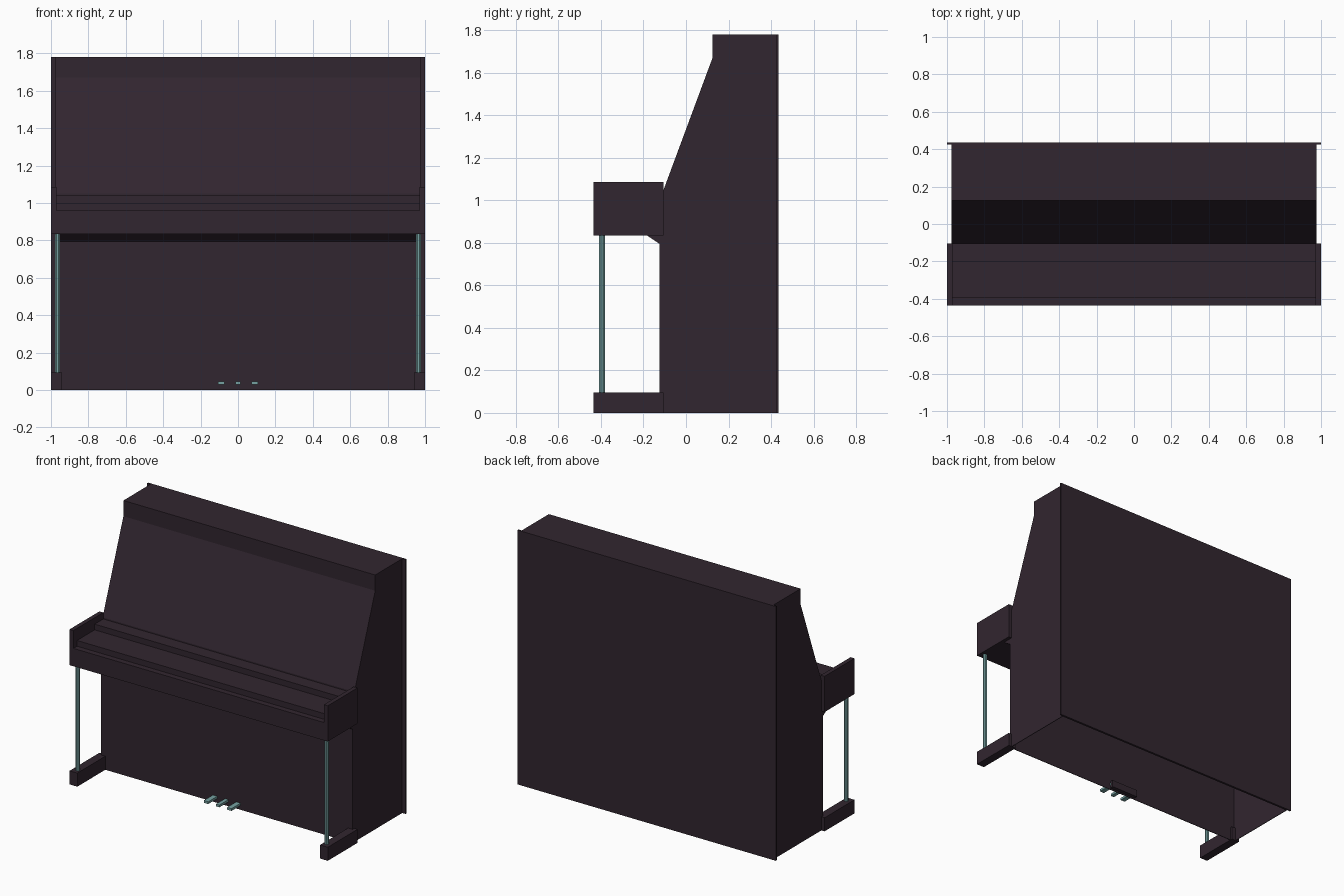
import bpy, bmesh, math

if "Cube" in bpy.data.objects:
    bpy.data.objects.remove(bpy.data.objects["Cube"])


def material(name, rgb):
    m = bpy.data.materials.new(name)
    m.diffuse_color = (*rgb, 1)
    m.use_nodes = True
    m.node_tree.nodes["Principled BSDF"].inputs["Base Color"].default_value = m.diffuse_color
    return m


WOOD = material("dark plum wood", (0.031, 0.019, 0.029))
METAL = material("teal metal", (0.18, 0.36, 0.36))


def prism(name, profile, x0, x1, mat, open_bottom=False):
    """Extrude a (y, z) profile along x."""
    bm = bmesh.new()
    a = [bm.verts.new((x0, y, z)) for y, z in profile]
    b = [bm.verts.new((x1, y, z)) for y, z in profile]
    bm.faces.new(a)
    bm.faces.new(b)
    n = len(profile)
    for i in range(n):
        j = (i + 1) % n
        if open_bottom and profile[i][1] == 0 and profile[j][1] == 0:
            continue
        bm.faces.new((a[i], a[j], b[j], b[i]))
    bmesh.ops.recalc_face_normals(bm, faces=bm.faces)
    me = bpy.data.meshes.new(name)
    bm.to_mesh(me)
    bm.free()
    me.materials.append(mat)
    ob = bpy.data.objects.new(name, me)
    bpy.context.collection.objects.link(ob)
    return ob


def box(name, x0, x1, y0, y1, z0, z1, mat):
    return prism(name, [(y0, z0), (y1, z0), (y1, z1), (y0, z1)], x0, x1, mat)


# Hollow cabinet, open underneath
cabinet = prism("cabinet", [
    (-0.125, 0), (-0.125, 0.795), (-0.185, 0.835), (-0.105, 0.835),
    (-0.105, 1.05), (0.125, 1.67), (0.125, 1.78), (0.424, 1.78), (0.424, 0),
], -0.975, 0.975, WOOD, open_bottom=True)
shell = cabinet.modifiers.new("wall thickness", "SOLIDIFY")
shell.thickness = 0.006
shell.offset = -1

# Back panel, slightly wider than the cabinet
box("back_panel", -1, 1, 0.424, 0.435, 0, 1.78, WOOD)

# Keybed with stepped closed lid
prism("keybed_and_lid", [
    (-0.435, 0.835), (-0.435, 0.96), (-0.395, 0.96), (-0.395, 1.0),
    (-0.2, 1.0), (-0.2, 1.04), (-0.105, 1.04), (-0.105, 0.835),
], -0.972, 0.972, WOOD)

# Arms, feet and front legs on both sides
for side, s in (("left", -1), ("right", 1)):
    box(side + "_arm", *sorted((s * 0.97, s)), -0.435, -0.105, 0.835, 1.085, WOOD)
    box(side + "_foot", *sorted((s * 0.94, s)), -0.435, -0.105, 0, 0.095, WOOD)
    bpy.ops.mesh.primitive_cylinder_add(
        vertices=8, radius=0.0145, depth=0.74,
        location=(s * 0.965, -0.395, 0.465), rotation=(0, 0, math.pi / 8))
    leg = bpy.context.object
    leg.name = side + "_front_leg"
    leg.data.materials.append(METAL)

# Pedals and their housing behind the lower panel
for name, x in (("left", -0.09), ("middle", 0), ("right", 0.09)):
    w = 0.013 if name == "middle" else 0.017
    box(name + "_pedal", x - w, x + w, -0.225, -0.115, 0.03, 0.046, METAL)
box("pedal_housing", -0.105, 0.105, -0.121, -0.095, 0.01, 0.06, WOOD)
